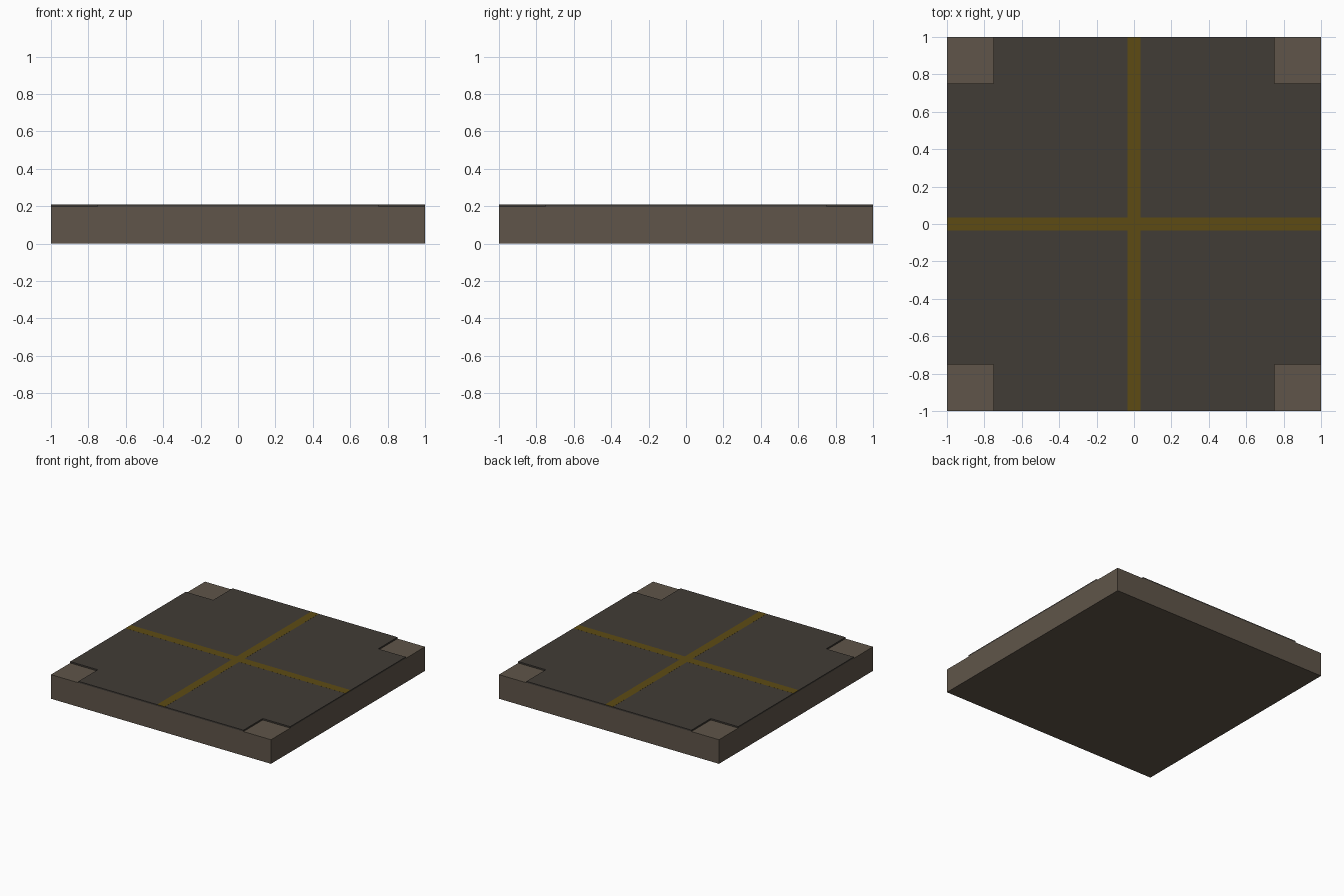
import bpy, bmesh

if "Cube" in bpy.data.objects:
    bpy.data.objects.remove(bpy.data.objects["Cube"])

def material(name, color):
    m = bpy.data.materials.new(name)
    m.diffuse_color = (*color, 1)
    m.use_nodes = True
    m.node_tree.nodes["Principled BSDF"].inputs["Base Color"].default_value = m.diffuse_color
    return m

def prism(name, outline, z0, z1, mat):
    """Extrude a flat outline from z0 up to z1."""
    bm = bmesh.new()
    face = bm.faces.new([bm.verts.new((x, y, z0)) for x, y in outline])
    top = bmesh.ops.extrude_face_region(bm, geom=[face])["geom"]
    for v in top:
        if isinstance(v, bmesh.types.BMVert):
            v.co.z = z1
    bmesh.ops.recalc_face_normals(bm, faces=bm.faces)
    mesh = bpy.data.meshes.new(name)
    bm.to_mesh(mesh)
    bm.free()
    mesh.materials.append(mat)
    obj = bpy.data.objects.new(name, mesh)
    bpy.context.collection.objects.link(obj)
    return obj

def cross(arm):
    """Plus-shaped outline reaching the tile edge, with arms of half-width arm."""
    pts, corner = [], [(1, arm), (arm, arm), (arm, 1)]
    for _ in range(4):
        pts += corner
        corner = [(-y, x) for x, y in corner]
    return pts

BASE_TOP, ROAD_TOP = 0.198, 0.21
stone = material("pavement", (0.115, 0.091, 0.067))
asphalt = material("asphalt", (0.053, 0.045, 0.037))
paint = material("yellow_paint", (0.11, 0.071, 0.007))

# Ground tile whose corners show as pavement
prism("ground_tile", [(-1, -1), (1, -1), (1, 1), (-1, 1)], 0, BASE_TOP, stone)
# Raised crossing roads
prism("road_surface", cross(0.75), BASE_TOP, ROAD_TOP, asphalt)
# Painted centre lines
prism("centre_lines", cross(0.035), ROAD_TOP, ROAD_TOP + 0.0004, paint)
